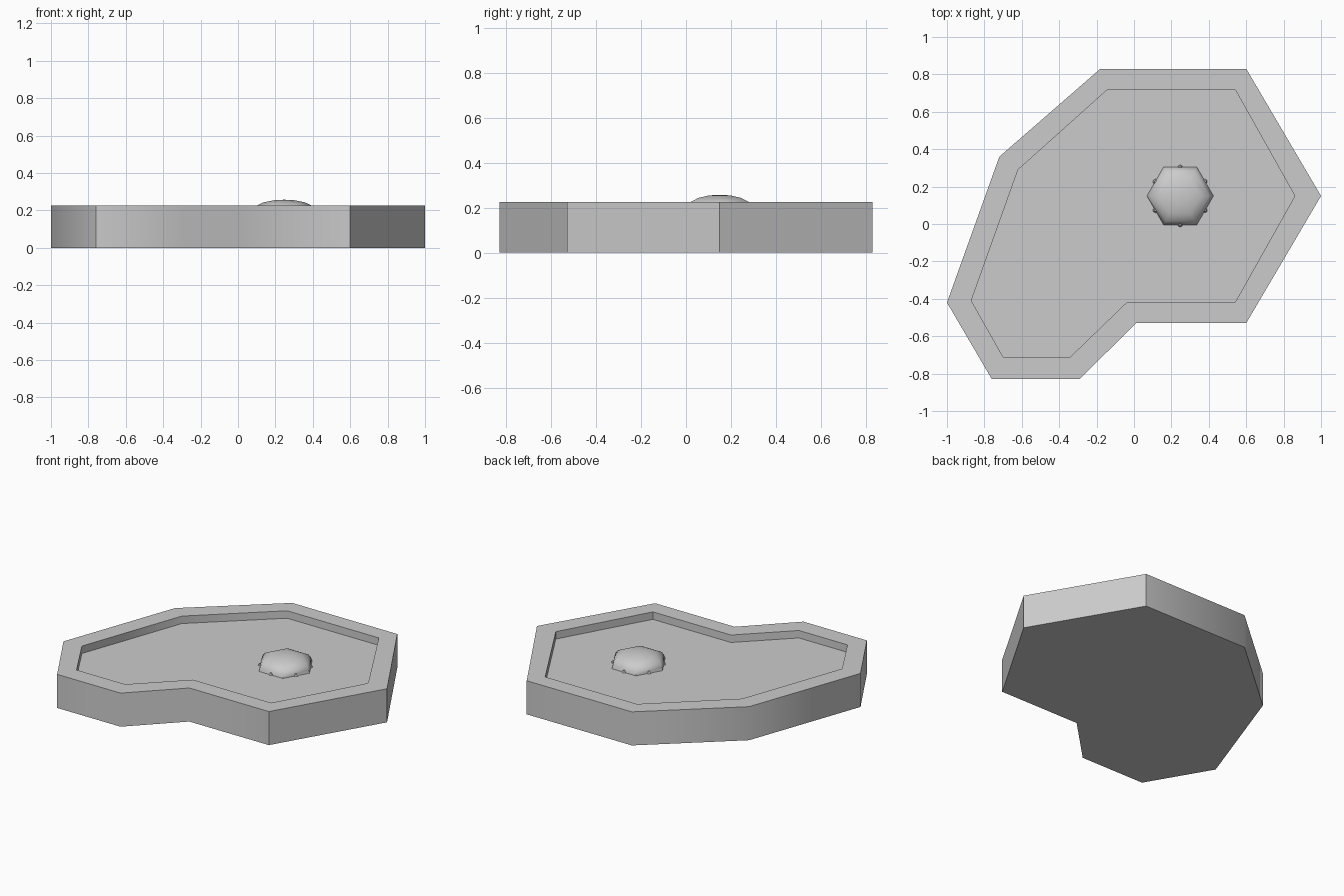
import bpy, bmesh, math

cube = bpy.data.objects.get("Cube")
if cube:
    bpy.data.objects.remove(cube, do_unlink=True)

# One plain grey for the whole model
grey = bpy.data.materials.new("plain grey")
grey.use_nodes = True
COLOUR = (0.6, 0.6, 0.6, 1)
grey.diffuse_color = COLOUR
grey.node_tree.nodes["Principled BSDF"].inputs["Base Color"].default_value = COLOUR

TOP, FLOOR = 0.225, 0.175
CX, CY = 0.247, 0.15

OUTER = [(-0.18, 0.83), (-0.72, 0.36), (-1, -0.42), (-0.76, -0.83), (-0.29, -0.83),
         (0.01, -0.53), (0.6, -0.53), (1, 0.15), (0.6, 0.83)]
INNER = [(-0.14, 0.72), (-0.62, 0.29), (-0.87, -0.41), (-0.70, -0.71), (-0.34, -0.71),
         (-0.04, -0.42), (0.54, -0.42), (0.86, 0.15), (0.54, 0.72)]


def ring(bm, points, z):
    return [bm.verts.new((x, y, z)) for x, y in points]


def bridge(bm, low, high):
    n = len(low)
    for i in range(n):
        j = (i + 1) % n
        bm.faces.new((low[i], low[j], high[j], high[i]))


def finish(bm, name, angle):
    bmesh.ops.recalc_face_normals(bm, faces=bm.faces)
    mesh = bpy.data.meshes.new(name)
    bm.to_mesh(mesh)
    bm.free()
    mesh.materials.append(grey)
    obj = bpy.data.objects.new(name, mesh)
    bpy.context.collection.objects.link(obj)
    bpy.ops.object.select_all(action='DESELECT')
    obj.select_set(True)
    bpy.context.view_layer.objects.active = obj
    bpy.ops.object.shade_smooth_by_angle(angle=math.radians(angle))
    return obj


def hexagon(radius):
    return [(CX + radius * math.cos(k * math.pi / 3),
             CY + radius * math.sin(k * math.pi / 3)) for k in range(6)]


# Tray: outer wall, flat rim, recessed floor and closed underside
bm = bmesh.new()
loops = [ring(bm, OUTER, 0), ring(bm, OUTER, TOP), ring(bm, INNER, TOP), ring(bm, INNER, FLOOR)]
for low, high in zip(loops, loops[1:]):
    bridge(bm, low, high)
bm.faces.new(loops[0])
bm.faces.new(loops[-1])
finish(bm, "tray", 55)

# Six-sided domed boss standing on the floor
bm = bmesh.new()
profile = [(0.178, FLOOR), (0.172, 0.198), (0.155, 0.222), (0.11, 0.243), (0.055, 0.254)]
loops = [ring(bm, hexagon(r), z) for r, z in profile]
for low, high in zip(loops, loops[1:]):
    bridge(bm, low, high)
peak = bm.verts.new((CX, CY, 0.257))
for i in range(6):
    bm.faces.new((loops[-1][i], loops[-1][(i + 1) % 6], peak))
finish(bm, "domed_boss", 55)

# Tiny nubs at the middle of each side of the boss
for k in range(6):
    a = math.radians(30 + 60 * k)
    bpy.ops.mesh.primitive_cone_add(vertices=6, radius1=0.014, radius2=0.006, depth=0.014,
                                    location=(CX + 0.153 * math.cos(a),
                                              CY + 0.153 * math.sin(a), FLOOR + 0.007))
    nub = bpy.context.object
    nub.name = f"boss_nub_{k + 1}"
    nub.data.materials.append(grey)
